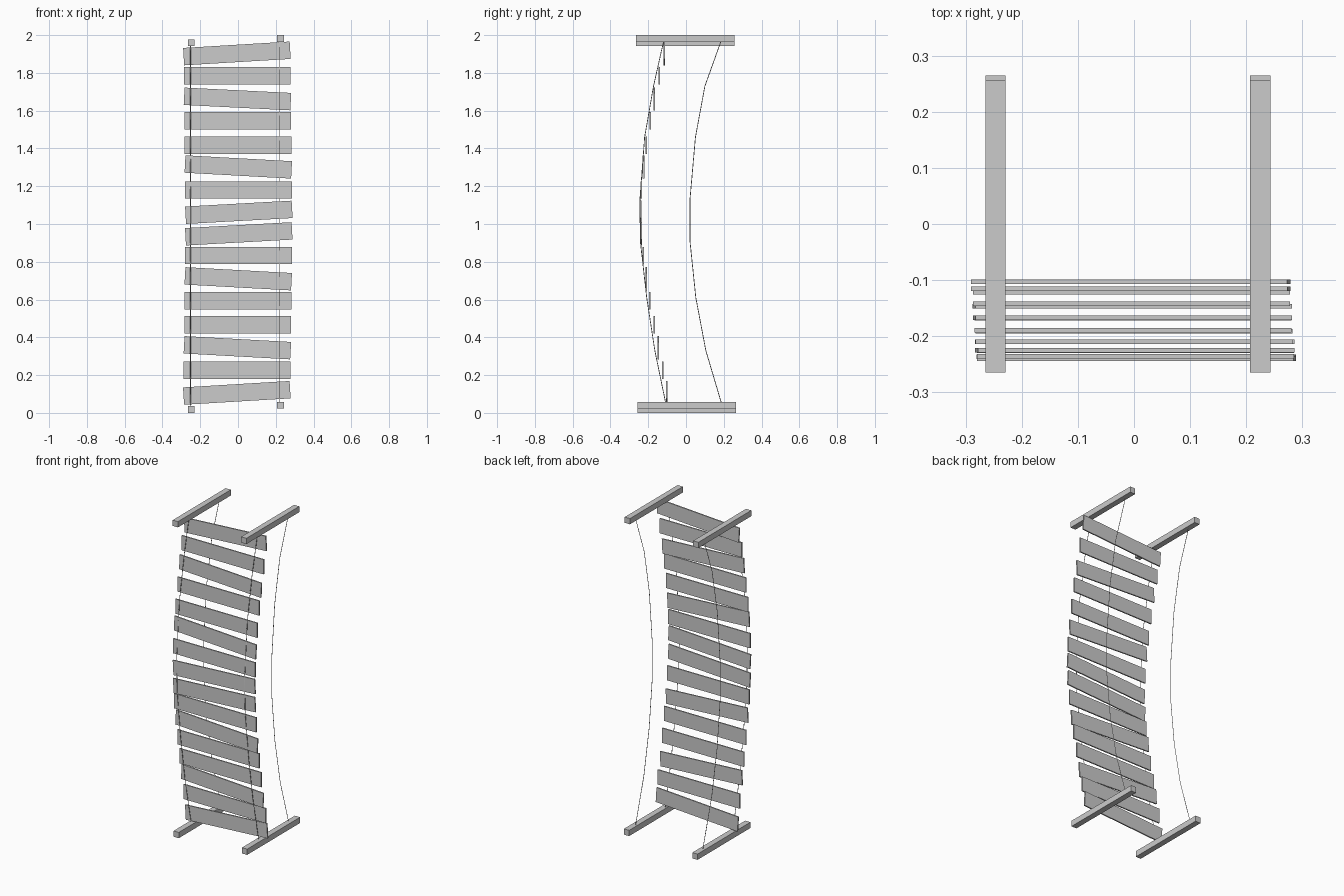
import bpy
from mathutils import Matrix


def box(name, size, centre, tilt=0.0):
    bpy.ops.mesh.primitive_cube_add(size=1, location=centre, rotation=(0, tilt, 0))
    ob = bpy.context.object
    ob.name = name
    ob.data.transform(Matrix.Diagonal((*size, 1)))
    return ob


def rope(name, x, points, radius=0.002):
    cu = bpy.data.curves.new(name, 'CURVE')
    cu.dimensions = '3D'
    cu.bevel_depth = radius
    cu.bevel_resolution = 0
    cu.use_fill_caps = True
    sp = cu.splines.new('POLY')
    sp.points.add(len(points) - 1)
    for p, (y, z) in zip(sp.points, points):
        p.co = (x, y, z, 1)
    ob = bpy.data.objects.new(name, cu)
    bpy.context.collection.objects.link(ob)


# end posts: the right-hand pair sits slightly higher than the left
for side, x, dz in (("left", -0.247, 0.0), ("right", 0.225, 0.022)):
    box("lower_post_" + side, (0.036, 0.522, 0.036), (x, 0.004, 0.018 + dz))
    box("upper_post_" + side, (0.036, 0.522, 0.036), (x, -0.004, 1.960 + dz))

# planks: centre height, depth, tilt (positive lifts the right end)
planks = [
    (0.106, -0.103, 0.06), (0.225, -0.122, 0), (0.345, -0.147, -0.055),
    (0.467, -0.168, 0), (0.594, -0.191, 0), (0.710, -0.210, -0.055),
    (0.833, -0.226, 0), (0.948, -0.237, 0.055), (1.062, -0.240, 0.055),
    (1.180, -0.236, 0), (1.302, -0.225, -0.055), (1.416, -0.210, 0),
    (1.546, -0.189, 0), (1.662, -0.167, -0.05), (1.785, -0.142, 0),
    (1.903, -0.115, 0.06)]
for i, (z, y, t) in enumerate(planks):
    cx = 0.005 - 0.011 * abs((z - 1.02) / 0.9)
    box(f"plank_{i + 1:02d}", (0.565, 0.008, 0.092), (cx, y, z), -t)

# deck ropes in front of the planks, hand ropes behind
deck = [(-0.105, 0.04), (-0.165, 0.33), (-0.208, 0.61), (-0.242, 0.91),
        (-0.244, 1.13), (-0.219, 1.46), (-0.172, 1.73), (-0.118, 1.97)]
hand = [(0.191, 0.04), (0.105, 0.33), (0.052, 0.61), (0.021, 0.91),
        (0.021, 1.13), (0.050, 1.46), (0.100, 1.73), (0.186, 1.97)]
for side, x in (("left", -0.251), ("right", 0.218)):
    rope("deck_rope_" + side, x, deck)
    rope("hand_rope_" + side, x, hand)
